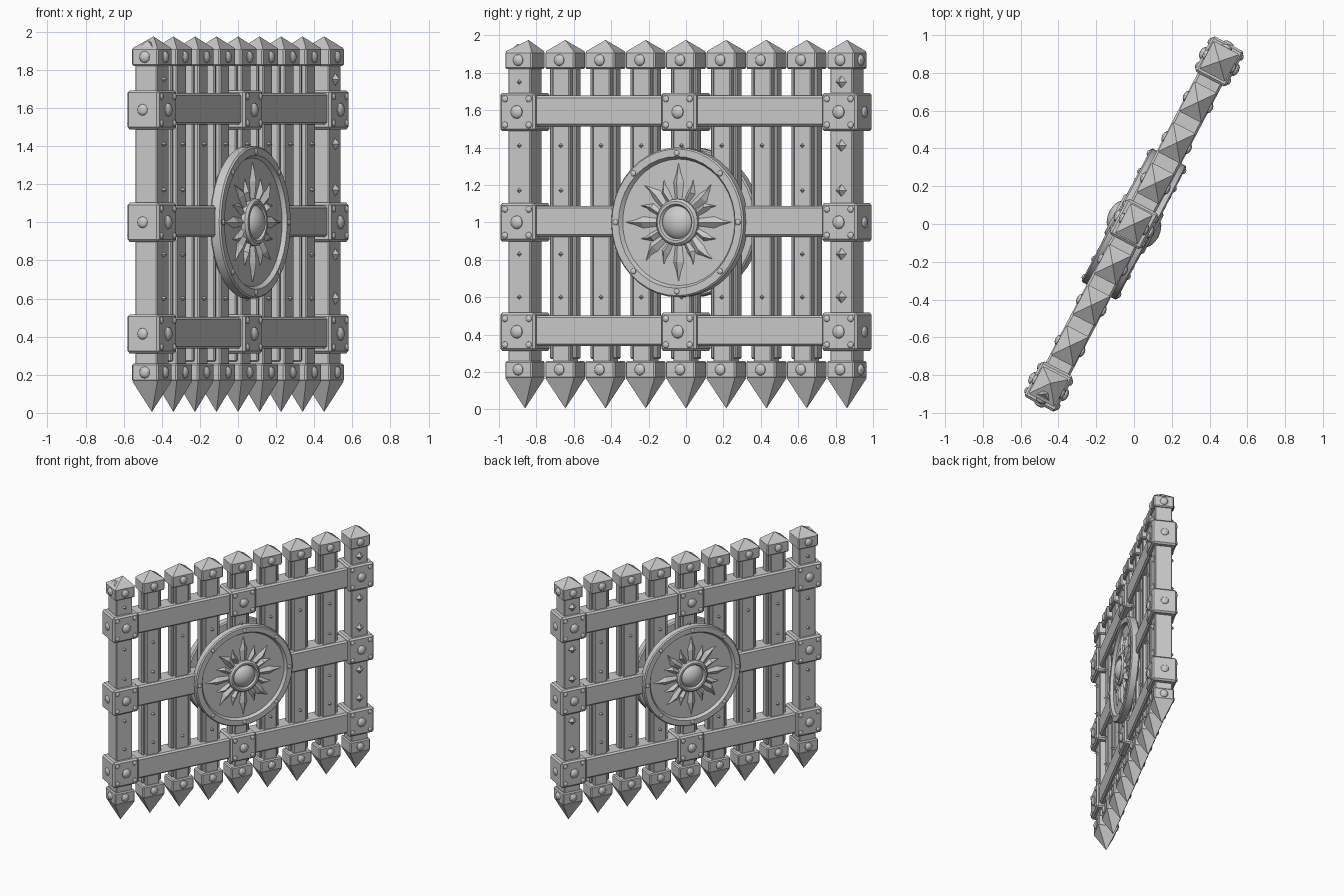
import bpy, bmesh
from math import radians, pi, sin, cos
from mathutils import Matrix, Vector

cube = bpy.data.objects.get("Cube")
if cube:
    bpy.data.objects.remove(cube, do_unlink=True)

stone = bpy.data.materials.new("plain grey")
stone.use_nodes = True
grey = (0.6, 0.6, 0.6, 1)
stone.diffuse_color = grey
stone.node_tree.nodes["Principled BSDF"].inputs["Base Color"].default_value = grey

# The gate is laid out along x, then turned to stand diagonally
TURN = Matrix.Rotation(radians(62.3), 4, 'Z')
STEP = 0.243
SIDES = (-1, 1)
BEAM_Z = (0.415, 1.0, 1.59)


def finish(name, bm, bevel=0, smooth=False):
    bmesh.ops.recalc_face_normals(bm, faces=bm.faces)
    mesh = bpy.data.meshes.new(name)
    bm.to_mesh(mesh)
    bm.free()
    mesh.materials.append(stone)
    obj = bpy.data.objects.new(name, mesh)
    bpy.context.collection.objects.link(obj)
    obj.matrix_world = TURN
    if bevel:
        mod = obj.modifiers.new("Bevel", 'BEVEL')
        mod.width = bevel
        mod.segments = 1
    if smooth:
        bpy.ops.object.select_all(action='DESELECT')
        obj.select_set(True)
        bpy.context.view_layer.objects.active = obj
        bpy.ops.object.shade_smooth_by_angle(angle=radians(35))
    return obj


def place(loc, size=(1, 1, 1)):
    return Matrix.Translation(loc) @ Matrix.Diagonal((*size, 1))


def box(bm, loc, size):
    bmesh.ops.create_cube(bm, size=1, matrix=place(loc, size))


def pyramid(bm, x, base, tip, w, d, lean=0):
    ring = [bm.verts.new((x + i * w / 2, j * d / 2, base))
            for i, j in ((-1, -1), (1, -1), (1, 1), (-1, 1))]
    apex = bm.verts.new((x + lean, 0, tip))
    for k in range(4):
        bm.faces.new((ring[k], ring[(k + 1) % 4], apex))
    bm.faces.new(ring)


def rivet(bm, loc, r, axis='y', height=0.6):
    size = (r, r * height, r) if axis == 'y' else (r * height, r, r)
    bmesh.ops.create_uvsphere(bm, u_segments=10, v_segments=6, radius=1,
                              matrix=place(loc, size))


def diamond(bm, x, y, z, r, s):
    tilt = Matrix.Rotation(s * -pi / 2, 4, 'X')
    bmesh.ops.create_cone(bm, cap_ends=True, segments=4, radius1=r, radius2=0,
                          depth=0.03, matrix=Matrix.Translation((x, y + s * 0.012, z)) @ tilt)


def lathe(bm, profile, side, segments=40):
    # Closed profile of (radius, depth) spun around the shield axis
    verts = [bm.verts.new((r, side * y, 1)) for r, y in profile]
    edges = [bm.edges.new((a, b)) for a, b in zip(verts, verts[1:])]
    bmesh.ops.spin(bm, geom=verts + edges, cent=(0, 0, 1), axis=(0, 1, 0),
                   angle=2 * pi, steps=segments, use_merge=True)
    bmesh.ops.remove_doubles(bm, verts=bm.verts, dist=0.0005)


shafts, caps, points, studs, gems = [bmesh.new() for _ in range(5)]

# Nine posts with banded caps, roof points and spikes
for i in range(-4, 5):
    x = i * STEP
    end = abs(i) == 4
    w, d = (0.165, 0.155) if end else (0.178, 0.135)
    if end:
        box(shafts, (x, 0, 1.03), (0.135, 0.13, 1.7))
    else:
        box(shafts, (x, 0, 1.03), (0.105, 0.1, 1.7))
        for s in SIDES:
            box(shafts, (x + s * 0.068, 0, 1.05), (0.022, 0.06, 1.56))
    for z, h in ((1.867, 0.095), (0.212, 0.095)):
        box(caps, (x, 0, z), (w, d, h))
        for s in SIDES:
            rivet(studs, (x, s * d / 2, z), 0.031)
        if end:
            rivet(studs, (x + i / 4 * w / 2, 0, z), 0.031, 'x')
    lean = 0.02 if i == -4 else 0
    pyramid(points, x, 1.912, 1.975, w - 0.004, d - 0.004, lean)
    pyramid(points, x, 0.168, 0.005, w - 0.004, d - 0.004)
    # Small studs on the shafts, large diamond studs on one end post
    for s in SIDES:
        for z in (0.6, 0.83, 1.17, 1.41):
            if end:
                diamond(gems, x, s * 0.065, z, 0.036 if i > 0 else 0.015, s)
            elif z in (0.6, 1.41) or i % 2:
                diamond(gems, x, s * 0.05, z, 0.014, s)
        if end:
            diamond(gems, x, s * 0.065, 1.75, 0.036 if i > 0 else 0.015, s)

finish("post_shafts", shafts, 0.006)
finish("post_bands", caps, 0.008)
finish("post_points", points)
finish("diamond_studs", gems)

# Chipped stone on the weathered end cap
chip = bmesh.new()
pyramid(chip, -4 * STEP - 0.035, 1.9, 1.955, 0.09, 0.12, -0.01)
finish("chipped_cap", chip)

# Three cross beams and their riveted brackets
beams, brackets = bmesh.new(), bmesh.new()
for z in BEAM_Z:
    box(beams, (0, 0, z + 0.005), (8 * STEP, 0.145, 0.165))
    for i in (-4, 0, 4):
        if i == 0 and z == 1.0:
            continue
        x = i * STEP
        box(brackets, (x, 0, z), (0.212, 0.188, 0.205))
        for s in SIDES:
            rivet(studs, (x, s * 0.094, z), 0.036)
            for a in SIDES:
                for b in SIDES:
                    rivet(studs, (x + a * 0.072, s * 0.094, z + b * 0.07), 0.018)
        if i:
            rivet(studs, (x + i / 4 * 0.106, 0, z), 0.03, 'x', 0.45)
finish("cross_beams", beams, 0.012)
finish("brackets", brackets, 0.012)

# Round shield on both faces: rim, recessed plate, boss ring and dome
for s, side in ((-1, "front"), (1, "back")):
    rim = bmesh.new()
    lathe(rim, ((0, 0.04), (0.392, 0.04), (0.4, 0.05), (0.4, 0.098), (0.392, 0.106),
                (0.352, 0.106), (0.338, 0.084), (0, 0.084)), s)
    finish(side + "_shield", rim, smooth=True)

    boss = bmesh.new()
    lathe(boss, ((0.125, 0.08), (0.125, 0.105), (0.112, 0.118), (0.098, 0.118),
                 (0.088, 0.104), (0.08, 0.115), (0.06, 0.132), (0.03, 0.143),
                 (0, 0.147)), s, 24)
    finish(side + "_boss", boss, smooth=True)

    # Sixteen ridged flame rays
    rays = bmesh.new()
    for k in range(16):
        length = 0.32 if k % 4 == 0 else 0.285 if k % 2 == 0 else 0.245
        half = 0.032 if k % 2 == 0 else 0.024
        bend = 0 if k % 4 == 0 else 0.012 * (1 if k % 4 < 3 else -1)
        a = k * pi / 8
        out, across = Vector((sin(a), 0, cos(a))), Vector((cos(a), 0, -sin(a)))

        def at(r, t, y):
            return rays.verts.new(out * r + across * t + Vector((0, s * y, 1)))
        mid = 0.115 + (length - 0.115) * 0.48
        neck = mid + (length - mid) * 0.5
        rows = [[at(r, t - h, 0.083), at(r, t, top), at(r, t + h, 0.083)]
                for r, t, h, top in ((0.115, 0, half * 0.65, 0.098),
                                     (mid, bend, half, 0.108),
                                     (neck, bend / 2, half * 0.4, 0.098))]
        tip = at(length, -bend / 2, 0.086)
        for p, q in zip(rows, rows[1:]):
            for c in (0, 1):
                rays.faces.new((p[c], p[c + 1], q[c + 1], q[c]))
        for c in (0, 1):
            rays.faces.new((rows[2][c], rows[2][c + 1], tip))
    finish(side + "_sun_rays", rays)

    for k in range(8):
        a = k * pi / 4
        rivet(studs, (0.37 * sin(a), s * 0.106, 1 + 0.37 * cos(a)), 0.016)

finish("rivets", studs, smooth=True)
